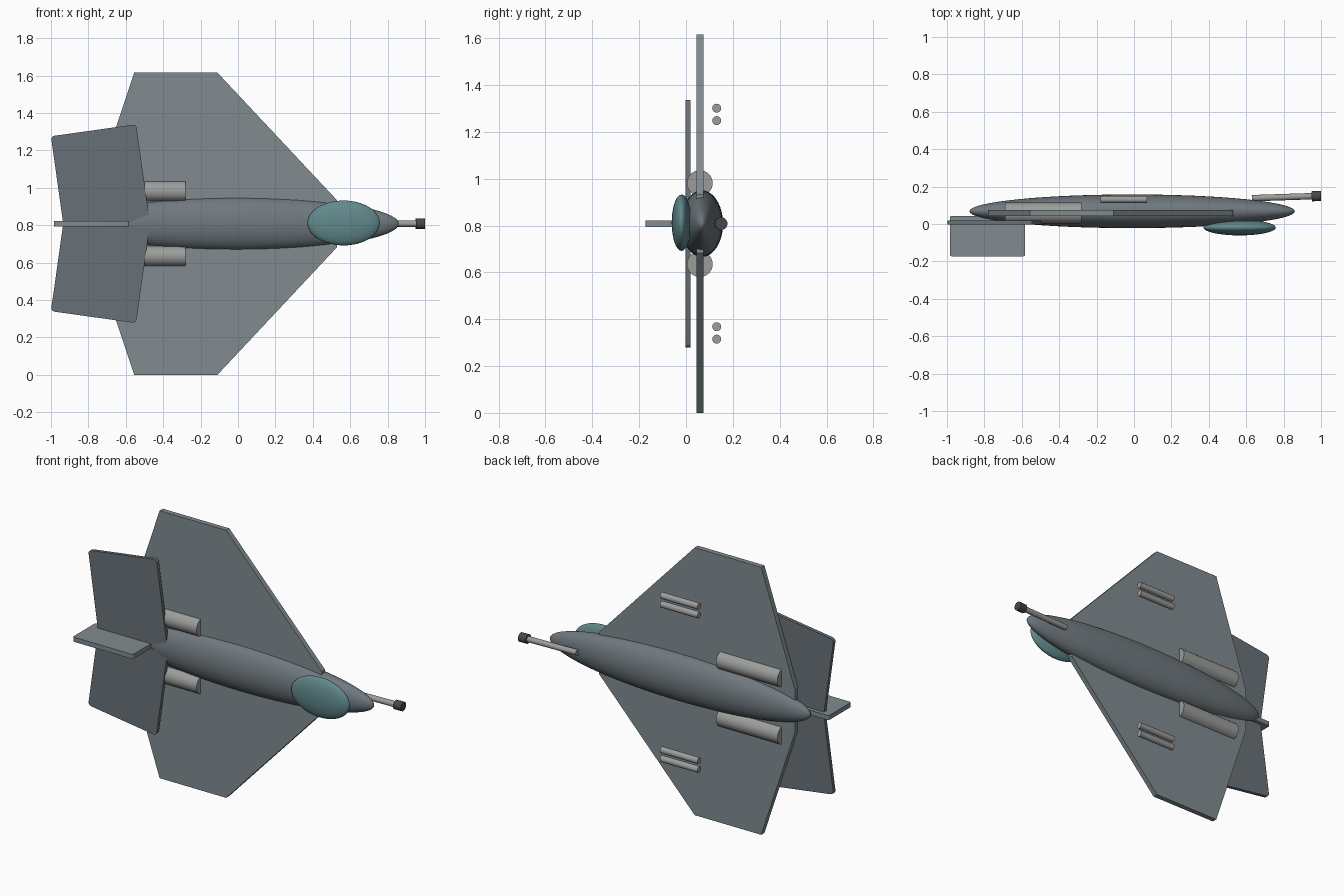
import bpy, bmesh
from math import radians, pi, sin, cos
from mathutils import Vector

if "Cube" in bpy.data.objects:
    bpy.data.objects.remove(bpy.data.objects["Cube"])

MID = 0.808  # height of the symmetry plane


def material(name, rgb):
    m = bpy.data.materials.new(name)
    m.diffuse_color = (*rgb, 1)
    m.use_nodes = True
    m.node_tree.nodes["Principled BSDF"].inputs["Base Color"].default_value = m.diffuse_color
    return m


HULL = material("hull_grey", (0.16, 0.19, 0.21))
WING = material("wing_grey", (0.22, 0.26, 0.28))
TAIL = material("tail_grey", (0.14, 0.165, 0.185))
METAL = material("metal", (0.33, 0.34, 0.33))
DARK = material("dark_metal", (0.06, 0.065, 0.07))
GLASS = material("canopy_teal", (0.12, 0.25, 0.26))


def finish(name, mat, smooth=False):
    ob = bpy.context.object
    ob.name = name
    ob.data.materials.append(mat)
    if smooth:
        bpy.ops.object.shade_smooth_by_angle(angle=radians(40))
    return ob


def ellipsoid(name, loc, radii, mat):
    # poles lie along the x axis
    bpy.ops.mesh.primitive_uv_sphere_add(segments=48, ring_count=32, radius=1,
                                         location=loc, rotation=(0, pi / 2, 0))
    bpy.context.object.scale = (radii[2], radii[1], radii[0])
    return finish(name, mat, True)


def rod(name, start, end, radius, mat):
    a, b = Vector(start), Vector(end)
    bpy.ops.mesh.primitive_cylinder_add(vertices=32, radius=radius, depth=(b - a).length,
                                        location=(a + b) / 2)
    bpy.context.object.rotation_euler = (b - a).to_track_quat('Z', 'Y').to_euler()
    return finish(name, mat, True)


def box(name, loc, size, mat, bevel, turn=0):
    bpy.ops.mesh.primitive_cube_add(size=1, location=loc, rotation=(0, turn, 0))
    ob = bpy.context.object
    ob.scale = size
    bpy.ops.object.transform_apply(location=False, rotation=False, scale=True)
    # round only the edges running through the thinnest direction
    thin = min(range(3), key=lambda i: size[i])
    bm = bmesh.new()
    bm.from_mesh(ob.data)
    edges = [e for e in bm.edges
             if abs(e.verts[0].co[thin] - e.verts[1].co[thin]) > 1e-4]
    bmesh.ops.bevel(bm, geom=edges, offset=bevel, segments=4, profile=0.5, affect='EDGES')
    bm.to_mesh(ob.data)
    bm.free()
    return finish(name, mat, True)


# Fuselage and canopy
ellipsoid("fuselage", (-0.01, 0.068, MID), (0.87, 0.09, 0.142), HULL)
ellipsoid("canopy", (0.565, -0.019, MID + 0.004), (0.193, 0.042, 0.12), GLASS)

# Wing slab: half outline (x, distance from middle), mirrored across the middle
half = [(0.53, 0.125), (-0.11, MID), (-0.555, MID), (-0.78, 0.13)]
outline = half + [(x, -d) for x, d in reversed(half)]
bm = bmesh.new()
face = bm.faces.new([bm.verts.new((x, 0.044, MID + d)) for x, d in outline])
ext = bmesh.ops.extrude_face_region(bm, geom=[face])
bmesh.ops.translate(bm, vec=(0, 0.031, 0),
                    verts=[g for g in ext["geom"] if isinstance(g, bmesh.types.BMVert)])
bmesh.ops.recalc_face_normals(bm, faces=bm.faces)
mesh = bpy.data.meshes.new("wing")
bm.to_mesh(mesh)
bm.free()
wing = bpy.data.objects.new("wing", mesh)
bpy.context.collection.objects.link(wing)
mesh.materials.append(WING)

# Upright fin
box("tail_fin", (-0.783, -0.065, MID), (0.402, 0.215, 0.028), WING, 0.008)

# Mirrored parts: tailplanes, engines and paired missiles
for side, s in (("upper", 1), ("lower", -1)):
    box(f"tailplane_{side}", (-0.737, 0.009, MID + s * 0.247), (0.46, 0.021, 0.51),
        TAIL, 0.02, -s * radians(8))
    z = MID + s * 0.173
    rod(f"engine_{side}", (-0.69, 0.059, z), (-0.28, 0.059, z), 0.055, METAL)
    for part, d in (("inner", 0.44), ("outer", 0.493)):
        z = MID + s * d
        rod(f"missile_{side}_{part}", (-0.18, 0.131, z), (0.07, 0.131, z), 0.019, METAL)

# Nose gun, tilted slightly
rod("gun_barrel", (0.63, 0.138, MID), (0.96, 0.149, MID), 0.017, METAL)
rod("gun_muzzle", (0.95, 0.148, MID), (1.0, 0.15, MID), 0.027, DARK)
